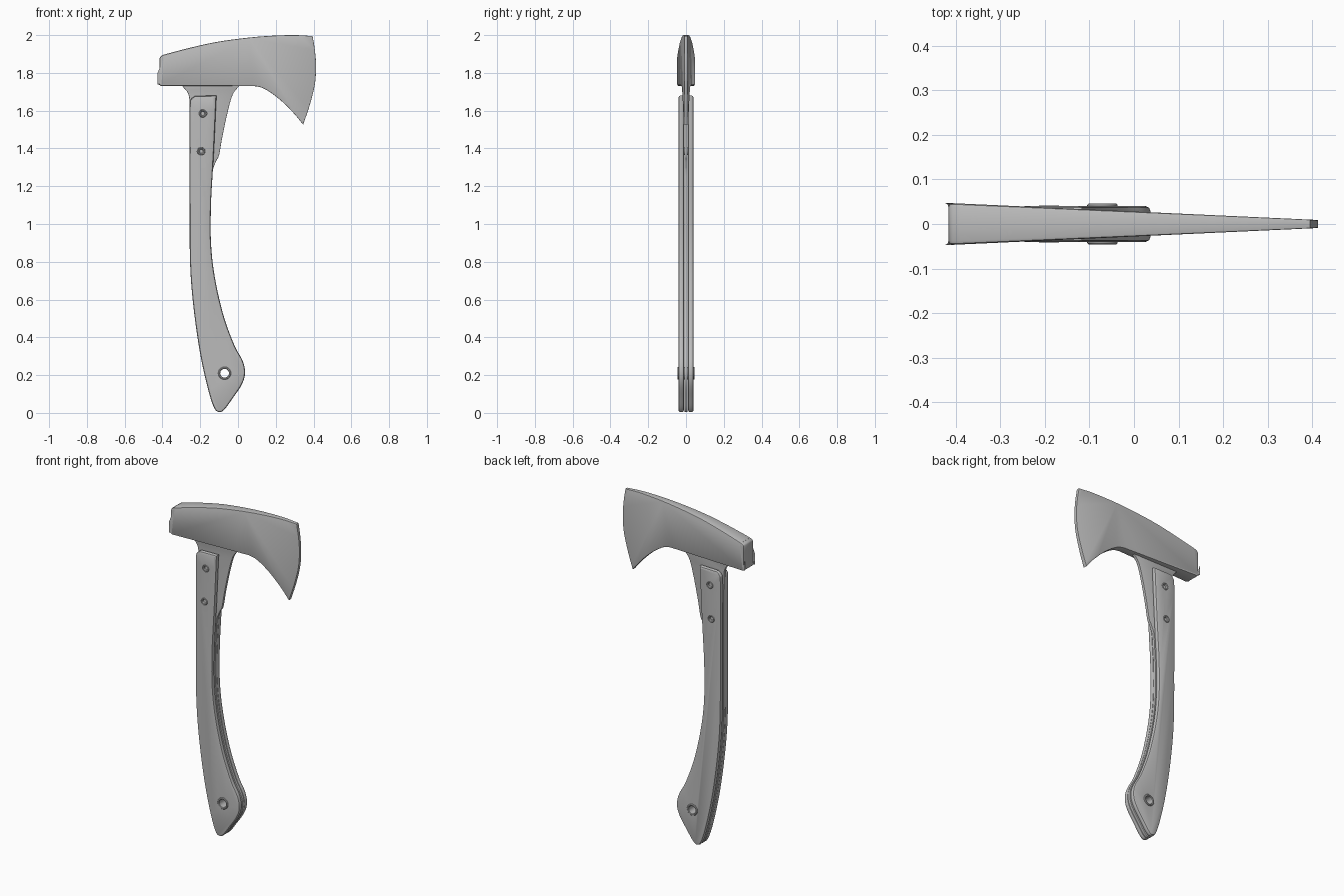
import bpy
import bmesh
from math import pi, radians
from mathutils import Matrix, Vector

cube = bpy.data.objects.get("Cube")
if cube:
    bpy.data.objects.remove(cube, do_unlink=True)

# One colour for everything
steel = bpy.data.materials.new("plain_grey")
steel.use_nodes = True
grey = (0.5, 0.5, 0.5, 1)
steel.diffuse_color = grey
for node in steel.node_tree.nodes:
    if node.type == "BSDF_PRINCIPLED":
        node.inputs["Base Color"].default_value = grey


def smooth_run(points, steps):
    """Catmull-Rom samples through the points, without the last one."""
    pts = [Vector(p) for p in points]
    padded = [pts[0] * 2 - pts[1]] + pts + [pts[-1] * 2 - pts[-2]]
    samples = []
    for a, b, c, d in zip(padded, padded[1:], padded[2:], padded[3:]):
        for i in range(steps):
            t = i / steps
            samples.append(b + (c - a) * t / 2
                           + (a * 2 - b * 5 + c * 4 - d) * t**2 / 2
                           + (b * 3 - a - c * 3 + d) * t**3 / 2)
    return samples


def outline(*runs, steps=5):
    """Closed outline; each run is smooth and meets the next in a corner."""
    result = []
    for i, run in enumerate(runs):
        result += smooth_run(run + [runs[(i + 1) % len(runs)][0]], steps)
    return result


def finish(name, bm):
    bmesh.ops.recalc_face_normals(bm, faces=bm.faces)
    mesh = bpy.data.meshes.new(name)
    bm.to_mesh(mesh)
    bm.free()
    mesh.materials.append(steel)
    obj = bpy.data.objects.new(name, mesh)
    bpy.context.collection.objects.link(obj)
    return obj


def activate(obj):
    bpy.ops.object.select_all(action="DESELECT")
    obj.select_set(True)
    bpy.context.view_layer.objects.active = obj


def shade(obj):
    activate(obj)
    bpy.ops.object.shade_smooth_by_angle(angle=radians(30))


def plate(name, shape, near, far, bevel, holes=(), segments=2):
    """Solid between depths near(x) and far(x), with softened rims."""
    bm = bmesh.new()
    weight = bm.edges.layers.float.new("bevel_weight_edge")
    rims = [[bm.verts.new((p.x, depth(p.x), p.y)) for p in shape]
            for depth in (near, far)]
    for rim in rims:
        for edge in bm.faces.new(rim).edges:
            x = edge.verts[0].co.x
            edge[weight] = min(1, (far(x) - near(x)) / (far(-0.41) - near(-0.41)))
    for i in range(len(shape)):
        bm.faces.new((rims[0][i - 1], rims[0][i], rims[1][i], rims[1][i - 1]))
    obj = finish(name, bm)
    soft = obj.modifiers.new("soft_rim", "BEVEL")
    soft.limit_method = "WEIGHT"
    soft.width = bevel
    soft.segments = segments
    soft.use_clamp_overlap = False
    activate(obj)
    bpy.ops.object.modifier_apply(modifier=soft.name)
    for x, z, radius in holes:
        cut = bmesh.new()
        bmesh.ops.create_cone(
            cut, cap_ends=True, segments=32, radius1=radius, radius2=radius, depth=1,
            matrix=Matrix.Translation((x, 0, z)) @ Matrix.Rotation(pi / 2, 4, "X"))
        cutter = finish("hole_cutter", cut)
        cutter.hide_render = True
        drill = obj.modifiers.new("drill", "BOOLEAN")
        drill.operation = "DIFFERENCE"
        drill.solver = "EXACT"
        drill.object = cutter
        activate(obj)
        bpy.ops.object.modifier_apply(modifier=drill.name)
        bpy.data.objects.remove(cutter, do_unlink=True)
    shade(obj)
    return obj


def lathe(name, profile, x, z, closed):
    """Turn a (radius, depth) profile around the depth axis."""
    bm = bmesh.new()
    verts = [bm.verts.new((r, y, 0)) for r, y in profile]
    edges = [bm.edges.new(pair) for pair in zip(verts, verts[1:])]
    if closed:
        edges.append(bm.edges.new((verts[-1], verts[0])))
    bmesh.ops.spin(bm, geom=verts + edges, cent=(0, 0, 0), axis=(0, 1, 0),
                   angle=2 * pi, steps=32)
    bmesh.ops.remove_doubles(bm, verts=bm.verts, dist=0.0001)
    bmesh.ops.translate(bm, verts=bm.verts, vec=(x, 0, z))
    shade(finish(name, bm))


# Head: a wedge from the thick poll to the thin cutting edge
def head_half(x):
    return 0.028 - 0.046 * x


head = outline(
    [(-0.405, 1.73), (-0.2, 1.73), (0.03, 1.73), (0.1, 1.728), (0.15, 1.71),
     (0.22, 1.66), (0.29, 1.592)],
    [(0.345, 1.526), (0.38, 1.63), (0.407, 1.74), (0.413, 1.84), (0.407, 1.92)],
    [(0.395, 1.995), (0.28, 2.0), (0.1, 1.991), (-0.1, 1.966), (-0.25, 1.934),
     (-0.38, 1.9)],
    [(-0.398, 1.894), (-0.412, 1.885)],
    [(-0.416, 1.87), (-0.416, 1.75)],
    [(-0.416, 1.742), (-0.413, 1.734)])
plate("axe_head", head, lambda x: -head_half(x), head_half, 0.009)

# Grip curve shared by the tang and the scales, from front top to back
grip = [(-0.133, 1.29), (-0.143, 1.1), (-0.143, 0.9), (-0.123, 0.72),
        (-0.078, 0.52), (-0.02, 0.36), (0.025, 0.275), (0.037, 0.21),
        (0.02, 0.15), (-0.03, 0.075), (-0.07, 0.02), (-0.098, 0.004),
        (-0.128, 0.03), (-0.165, 0.15), (-0.205, 0.34), (-0.238, 0.58),
        (-0.254, 0.8), (-0.256, 1.1)]

lanyard_hole = (-0.071, 0.21)
screw_spots = {"upper": (-0.186, 1.585), "lower": (-0.195, 1.385)}

# Tang: full-length steel core with a flared neck under the head
tang = outline(
    grip + [(-0.256, 1.4), (-0.257, 1.63), (-0.264, 1.69)],
    [(-0.295, 1.73), (-0.295, 1.77)],
    [(0.01, 1.77), (0.01, 1.74)],
    [(0.005, 1.73), (-0.03, 1.68), (-0.06, 1.57), (-0.085, 1.45),
     (-0.1, 1.365), (-0.115, 1.335)])
plate("tang", tang, lambda x: -0.0085, lambda x: 0.0085, 0.002,
      holes=[(*lanyard_hole, 0.028)])

# Grip scales on both sides
scale = outline(
    grip + [(-0.256, 1.4), (-0.256, 1.62), (-0.249, 1.66)],
    [(-0.228, 1.678), (-0.17, 1.679)],
    [(-0.114, 1.68), (-0.12, 1.55), (-0.127, 1.4)])
scale_holes = [(*spot, 0.021) for spot in screw_spots.values()]
scale_holes.append((*lanyard_hole, 0.03))
for side, near, far in (("right", -0.04, -0.0105), ("left", 0.0105, 0.04)):
    plate(side + "_grip_scale", scale, lambda x, d=near: d, lambda x, d=far: d,
          0.011, holes=scale_holes)

# Screws through the scales, with dished heads
dish = [(0, 0.033), (0.01, 0.033), (0.013, 0.039), (0.0175, 0.041), (0.0205, 0.038)]
screw = dish + [(r, -y) for r, y in reversed(dish)]
for place, (x, z) in screw_spots.items():
    lathe(place + "_screw", screw, x, z, closed=False)

# Lanyard tube, open through the end of the grip
lip = [(0.023, 0.043), (0.026, 0.046), (0.031, 0.046), (0.034, 0.043)]
tube = lip + [(r, -y) for r, y in reversed(lip)]
lathe("lanyard_tube", tube, *lanyard_hole, closed=True)
